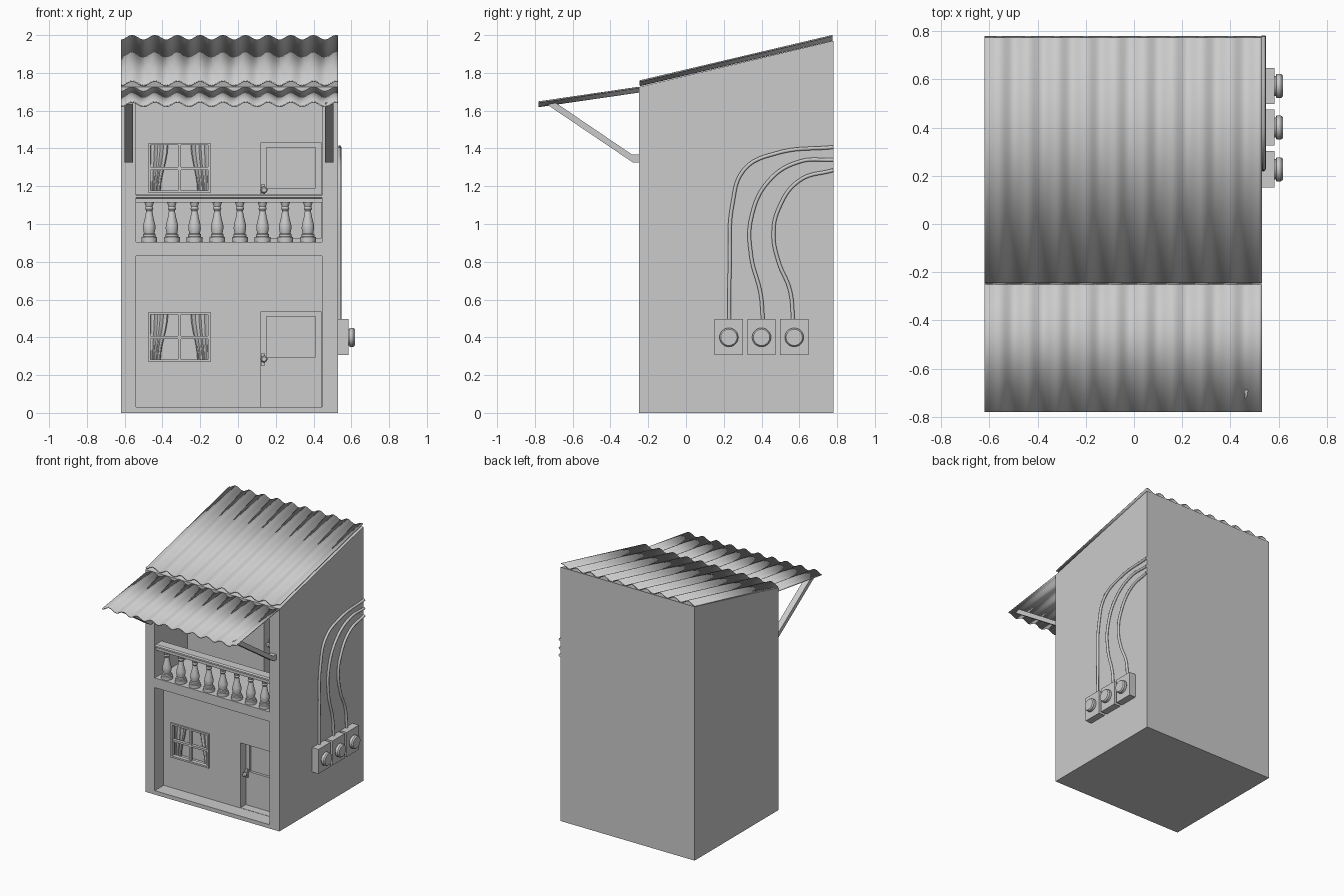
import bpy, bmesh, math

if "Cube" in bpy.data.objects:
    bpy.data.objects.remove(bpy.data.objects["Cube"])

X0, X1, YF, YB = -0.62, 0.53, -0.25, 0.78      # body limits


def make(name, verts, faces):
    me = bpy.data.meshes.new(name)
    me.from_pydata(verts, [], faces)
    bm = bmesh.new()
    bm.from_mesh(me)
    bmesh.ops.recalc_face_normals(bm, faces=bm.faces[:])
    bm.to_mesh(me)
    bm.free()
    ob = bpy.data.objects.new(name, me)
    bpy.context.collection.objects.link(ob)
    return ob


def select(ob):
    bpy.ops.object.select_all(action='DESELECT')
    ob.select_set(True)
    bpy.context.view_layer.objects.active = ob


def smooth(ob, angle=35):
    select(ob)
    bpy.ops.object.shade_smooth_by_angle(angle=math.radians(angle))


def prism(name, pts, x0, x1):
    """Extrude a (y, z) outline along x."""
    n = len(pts)
    verts = [(x, y, z) for x in (x0, x1) for y, z in pts]
    faces = [tuple(range(n)), tuple(range(n, 2 * n))]
    faces += [(i, (i + 1) % n, (i + 1) % n + n, i + n) for i in range(n)]
    return make(name, verts, faces)


def box(name, x0, x1, y0, y1, z0, z1):
    return prism(name, [(y0, z0), (y1, z0), (y1, z1), (y0, z1)], x0, x1)


def lathe(name, prof, loc, axis='Z', n=20):
    """Revolve a (radius, height) profile around Z or X."""
    verts = []
    for r, h in prof:
        for i in range(n):
            a = 2 * math.pi * i / n
            p = (r * math.cos(a), r * math.sin(a), h)
            verts.append(p if axis == 'Z' else (p[2], p[0], p[1]))
    faces = [(k * n + i, k * n + (i + 1) % n, (k + 1) * n + (i + 1) % n, (k + 1) * n + i)
             for k in range(len(prof) - 1) for i in range(n)]
    faces += [tuple(range(n)), tuple(range((len(prof) - 1) * n, len(prof) * n))]
    ob = make(name, verts, faces)
    ob.location = loc
    smooth(ob)
    return ob


def cut(target, *dims):
    c = box("cutter", *dims)
    c.hide_render = True
    m = target.modifiers.new("cut", 'BOOLEAN')
    m.operation, m.solver, m.object = 'DIFFERENCE', 'EXACT', c
    select(target)
    bpy.ops.object.modifier_apply(modifier=m.name)
    bpy.data.objects.remove(c)


def curtain(name, inner_top, inner_bot, outer, y, z0, z1):
    """Wavy cloth whose inner edge swings from top to bottom."""
    nu, nv = 16, 6
    verts = []
    for j in range(nv + 1):
        t = j / nv
        s = t * t * (3 - 2 * t)
        inner = inner_bot + (inner_top - inner_bot) * s
        for i in range(nu + 1):
            u = i / nu
            verts.append((outer + (inner - outer) * u,
                          y + 0.005 * math.sin(u * 6 * math.pi), z0 + (z1 - z0) * t))
    w = nu + 1
    faces = [(j * w + i, j * w + i + 1, (j + 1) * w + i + 1, (j + 1) * w + i)
             for j in range(nv) for i in range(nu)]
    smooth(make(name, verts, faces))


# Body: sloped block with a shallow ground floor recess and a deep balcony
body = prism("house_body", [(YF, 0), (YB, 0), (YB, 1.97), (YF, 1.725)], X0, X1)
cut(body, -0.54, 0.445, -0.4, -0.14, 0.03, 0.83)
cut(body, -0.54, 0.445, -0.4, 0.15, 0.905, 1.66)


# Door and window of each storey
def storey(prefix, wall, dz):
    # door niche and its sunken panel
    cut(body, 0.12, 0.443, wall - 0.02, wall + 0.065, 0.032 + dz, 0.535 + dz)
    cut(body, 0.15, 0.41, wall + 0.03, wall + 0.085, 0.295 + dz, 0.51 + dz)
    # door handle
    d = wall + 0.065
    box(prefix + "_handle_plate", 0.122, 0.142, d - 0.012, d + 0.005, 0.25 + dz, 0.315 + dz)
    knob = lathe(prefix + "_door_knob", [(0.006, 0), (0.007, 0.02), (0.016, 0.024),
                 (0.018, 0.032), (0.012, 0.042)], (0.138, d - 0.01, 0.285 + dz), n=14)
    knob.rotation_euler = (math.pi / 2, 0, 0)
    # window niche, frame and glazing bars
    x0, x1, z0, z1 = -0.475, -0.145, 0.27 + dz, 0.535 + dz
    cut(body, x0 + 0.006, x1 - 0.006, wall - 0.02, wall + 0.05, z0 + 0.006, z1 - 0.006)
    f0, f1, t = wall - 0.012, wall + 0.02, 0.013
    xm, zm = (x0 + x1) / 2, 0.4 + dz
    box(prefix + "_frame_left", x0, x0 + t, f0, f1, z0, z1)
    box(prefix + "_frame_right", x1 - t, x1, f0, f1, z0, z1)
    box(prefix + "_frame_bottom", x0 + t, x1 - t, f0, f1, z0, z0 + t)
    box(prefix + "_frame_top", x0 + t, x1 - t, f0, f1, z1 - t, z1)
    box(prefix + "_bar_upright", xm - 0.008, xm + 0.008, f0 + 0.004, f1, z0 + t, z1 - t)
    box(prefix + "_bar_cross", x0 + t, x1 - t, f0 + 0.006, f1 - 0.002, zm - 0.008, zm + 0.008)
    curtain(prefix + "_curtain_left", -0.37, -0.41, x0 + 0.008, wall + 0.035, z0 + 0.008, z1 - 0.008)
    curtain(prefix + "_curtain_right", -0.25, -0.215, x1 - 0.008, wall + 0.035, z0 + 0.008, z1 - 0.008)


storey("lower", -0.14, 0.0)
storey("upper", 0.15, 0.895)

# Balcony railing
for i in range(8):
    lathe("baluster", [(0.042, 0.903), (0.042, 0.93), (0.034, 0.933), (0.034, 0.945),
                       (0.028, 0.95), (0.033, 0.975), (0.032, 0.995), (0.022, 1.035),
                       (0.016, 1.07), (0.022, 1.08), (0.018, 1.092), (0.027, 1.12)],
          (-0.47 + 0.12 * i, -0.2, 0))
prism("balcony_rail", [(-0.235, 1.115), (-0.165, 1.115), (-0.165, 1.135), (-0.155, 1.14),
                       (-0.155, 1.152), (-0.165, 1.16), (-0.235, 1.16), (-0.245, 1.152),
                       (-0.245, 1.14), (-0.235, 1.135)], -0.541, 0.446)


# Corrugated roof and awning
def sheet(name, y0, z0, y1, z1):
    n, amp, period = 96, 0.012, 0.12
    verts = []
    for y, z in ((y0, z0), (y1, z1)):
        for i in range(n + 1):
            x = X0 + (X1 - X0) * i / n
            verts.append((x, y, z - amp * math.cos(2 * math.pi * (x - X0) / period)))
    faces = [(i, i + 1, n + 2 + i, n + 1 + i) for i in range(n)]
    ob = make(name, verts, faces)
    m = ob.modifiers.new("thickness", 'SOLIDIFY')
    m.thickness, m.offset = 0.007, 0
    smooth(ob)


sheet("main_roof", -0.245, 1.745, 0.775, 1.985)
sheet("awning", -0.78, 1.634, -0.25, 1.711)

# Awning struts
for x in (-0.6, 0.46):
    prism("awning_strut", [(-0.735, 1.632), (-0.69, 1.642), (-0.285, 1.367), (-0.249, 1.367),
                           (-0.249, 1.325), (-0.28, 1.325)], x, x + 0.045)

# Electric meters on the side wall
for y in (0.227, 0.4, 0.573):
    box("meter_box", X1 - 0.002, 0.584, y - 0.075, y + 0.075, 0.307, 0.497)
    lathe("meter_dial", [(0.042, 0), (0.042, 0.006), (0.05, 0.008), (0.05, 0.027),
                         (0.043, 0.036)], (0.583, y, 0.4), 'X', 28)

# Cables running from the meters to the back corner
paths = [
    [(0.228, 0.48), (0.232, 0.8), (0.245, 1.1), (0.31, 1.29), (0.48, 1.375), (0.78, 1.407)],
    [(0.408, 0.48), (0.395, 0.63), (0.345, 0.83), (0.345, 1.03), (0.44, 1.23), (0.6, 1.33), (0.78, 1.34)],
    [(0.568, 0.48), (0.55, 0.65), (0.49, 0.8), (0.463, 0.945), (0.49, 1.08), (0.6, 1.23), (0.78, 1.285)],
]
for path in paths:
    cu = bpy.data.curves.new("meter_cable", 'CURVE')
    cu.dimensions = '3D'
    cu.bevel_depth, cu.bevel_resolution, cu.resolution_u = 0.01, 3, 10
    cu.use_fill_caps = True
    sp = cu.splines.new('BEZIER')
    sp.bezier_points.add(len(path) - 1)
    for bp, (y, z) in zip(sp.bezier_points, path):
        bp.co = (0.537, y, z)
        bp.handle_left_type = bp.handle_right_type = 'AUTO'
    bpy.context.collection.objects.link(bpy.data.objects.new("meter_cable", cu))
